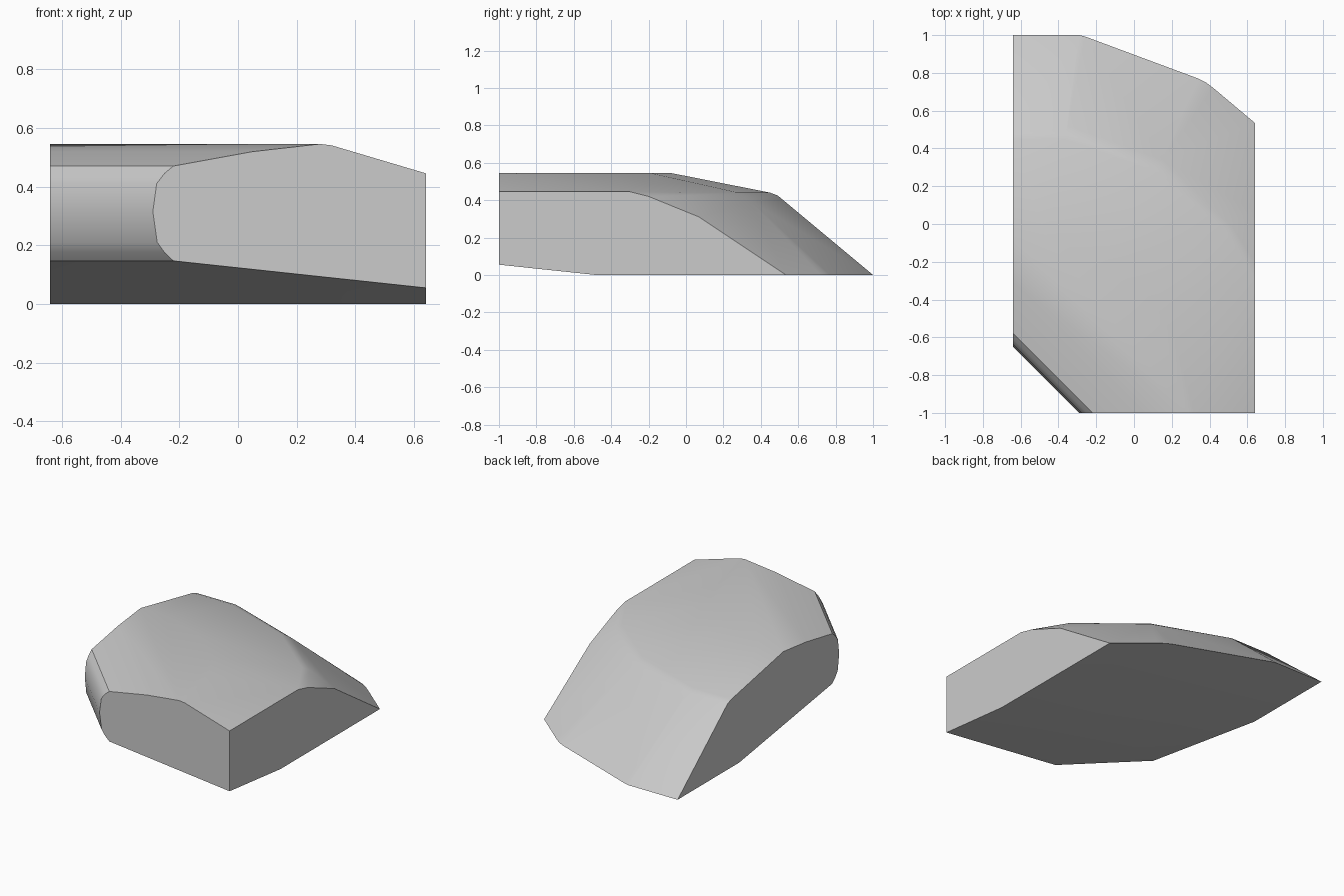
import bpy, bmesh, math

if "Cube" in bpy.data.objects:
    bpy.data.objects.remove(bpy.data.objects["Cube"])

pts = []


def ring(z, outline):
    """Add a level contour of the stone."""
    pts.extend((x, y, z) for x, y in outline)


# Rounded nose profile, swept diagonally from the front cut to the left cut
nose = [(0.28, 0.545), (0.05, 0.519), (-0.22, 0.47), (-0.25, 0.445),
        (-0.277, 0.41), (-0.29, 0.315), (-0.275, 0.21), (-0.25, 0.175), (-0.22, 0.147)]
for x, z in nose:
    pts.append((x, -1.0, z))
    pts.append((-0.64, x - 0.36, z))

# Flat crown, shoulder and base contours
ring(0.545, [(-0.46, -0.08), (-0.15, -0.19), (0.1, -0.4), (0.21, -0.6)])
ring(0.44, [(-0.64, 0.45), (-0.37, 0.45), (0.11, 0.28), (0.48, -0.03)])
ring(0.425, [(-0.64, 0.49), (-0.36, 0.49), (0.13, 0.31), (0.51, 0.0)])
ring(0.40, [(-0.64, 0.52), (-0.35, 0.52), (0.15, 0.34), (0.53, 0.01)])
ring(0.0, [(-0.64, 1), (-0.29, 1), (-0.26, 0.993), (0.34, 0.77), (0.38, 0.75),
           (0.42, 0.72), (0.64, 0.535), (0.64, -0.48), (-0.64, 0.37)])

# Right-hand cut face and front shoulder
for y, z in [(-1, 0.055), (-1, 0.445), (-0.3, 0.445), (-0.2, 0.42), (0.07, 0.31)]:
    pts.append((0.64, y, z))
pts.append((0.32, -1, 0.54))

# Wrap the contours in one convex solid
bm = bmesh.new()
for p in pts:
    bm.verts.new(p)
hull = bmesh.ops.convex_hull(bm, input=bm.verts)
loose = {v for v in hull["geom_interior"] + hull["geom_unused"]
         if isinstance(v, bmesh.types.BMVert)}
bmesh.ops.delete(bm, geom=list(loose), context='VERTS')
bmesh.ops.dissolve_limit(bm, angle_limit=math.radians(0.8), verts=bm.verts, edges=bm.edges)
bmesh.ops.recalc_face_normals(bm, faces=bm.faces)

mesh = bpy.data.meshes.new("stone_shell")
bm.to_mesh(mesh)
bm.free()
stone = bpy.data.objects.new("stone_shell", mesh)
bpy.context.collection.objects.link(stone)
bpy.context.view_layer.objects.active = stone
stone.select_set(True)
bpy.ops.object.shade_smooth_by_angle(angle=math.radians(32))
